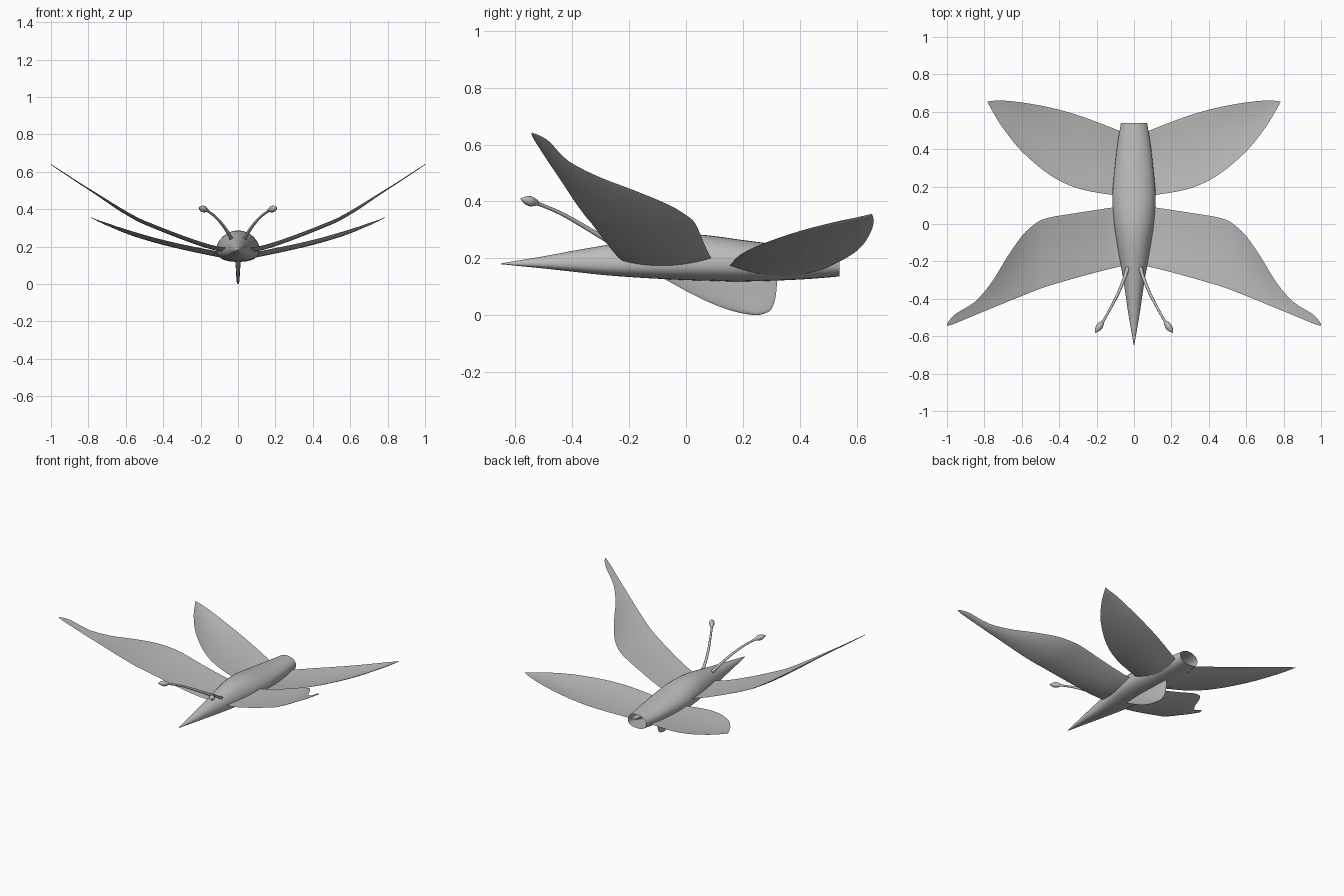
import bpy, bmesh, math
from mathutils import Vector

if "Cube" in bpy.data.objects:
    bpy.data.objects.remove(bpy.data.objects["Cube"])

grey = bpy.data.materials.new("plain_grey")
grey.diffuse_color = (0.5, 0.5, 0.5, 1)
grey.use_nodes = True
grey.node_tree.nodes["Principled BSDF"].inputs["Base Color"].default_value = grey.diffuse_color


def smooth_rows(rows, steps):
    """Catmull-Rom interpolation through rows of numbers."""
    pts = [Vector(r) for r in rows]
    out = []
    for i in range(len(pts) - 1):
        a, b, c, d = pts[max(i - 1, 0)], pts[i], pts[i + 1], pts[min(i + 2, len(pts) - 1)]
        for s in range(steps):
            t = s / steps
            out.append(0.5 * (2 * b + (c - a) * t + (2 * a - 5 * b + 4 * c - d) * t * t
                              + (3 * b - a - 3 * c + d) * t ** 3))
    return out + [pts[-1]]


def loft(name, rings, cap_start=True, cap_end=True):
    """Skin a list of equal closed rings into one smooth object."""
    bm = bmesh.new()
    vs = [[bm.verts.new(p) for p in ring] for ring in rings]
    n = len(vs[0])
    for r0, r1 in zip(vs, vs[1:]):
        for j in range(n):
            k = (j + 1) % n
            bm.faces.new((r0[j], r0[k], r1[k], r1[j]))
    if cap_start:
        bm.faces.new(vs[0])
    if cap_end:
        bm.faces.new(vs[-1])
    bmesh.ops.recalc_face_normals(bm, faces=bm.faces)
    me = bpy.data.meshes.new(name)
    bm.to_mesh(me)
    bm.free()
    me.materials.append(grey)
    ob = bpy.data.objects.new(name, me)
    bpy.context.collection.objects.link(ob)
    bpy.ops.object.select_all(action='DESELECT')
    ob.select_set(True)
    bpy.context.view_layer.objects.active = ob
    bpy.ops.object.shade_smooth_by_angle(angle=math.radians(40))
    return ob


def lens(chord=14):
    """Lens outline: (position 0..1, signed thickness -1..1)."""
    v = [(1 - math.cos(math.pi * i / chord)) / 2 for i in range(chord + 1)]
    up = [(t, math.sin(math.pi * t) ** 0.7 if 0 < t < 1 else 0) for t in v]
    return up + [(t, -h) for t, h in reversed(up[1:-1])]


# Body: y, half width, bottom z, widest z, top z; open at the rear
stations = [(-0.65, 0.001, 0.179, 0.18, 0.182), (-0.5, 0.027, 0.164, 0.182, 0.207),
            (-0.4, 0.042, 0.153, 0.182, 0.226), (-0.3, 0.057, 0.142, 0.182, 0.243),
            (-0.2, 0.075, 0.134, 0.183, 0.262), (-0.1, 0.092, 0.128, 0.184, 0.28),
            (0.0, 0.107, 0.123, 0.186, 0.286), (0.1, 0.115, 0.12, 0.187, 0.278),
            (0.2, 0.113, 0.118, 0.186, 0.264), (0.4, 0.092, 0.125, 0.184, 0.24),
            (0.54, 0.07, 0.136, 0.182, 0.23)]
rings = []
for y, w, lo, mid, hi in smooth_rows(stations, 3):
    ring = []
    for i in range(32):
        a = 2 * math.pi * i / 32
        c, s = math.cos(a), math.sin(a)
        if s >= 0:
            ring.append((w * c, y, mid + (hi - mid) * s))
        else:  # flatter belly
            ring.append((w * math.copysign(abs(c) ** 0.8, c), y, mid - (mid - lo) * abs(s) ** 0.8))
    rings.append(ring)
loft("body", rings, cap_end=False)

# Wings: x, leading y, trailing y, z
fore = [(0.05, -0.222, 0.097, 0.19), (0.15, -0.245, 0.083, 0.21), (0.3, -0.285, 0.06, 0.26),
        (0.46, -0.332, 0.033, 0.322), (0.53, -0.357, 0.0, 0.352), (0.6, -0.385, -0.065, 0.39),
        (0.68, -0.417, -0.18, 0.438), (0.76, -0.45, -0.31, 0.488), (0.85, -0.487, -0.415, 0.543),
        (0.95, -0.529, -0.478, 0.608), (0.985, -0.541, -0.512, 0.63), (1.0, -0.544, -0.536, 0.64)]
hind = [(0.05, 0.148, 0.485, 0.163), (0.12, 0.156, 0.515, 0.176), (0.3, 0.19, 0.582, 0.212),
        (0.45, 0.262, 0.623, 0.248), (0.6, 0.388, 0.65, 0.292), (0.7, 0.512, 0.66, 0.325),
        (0.75, 0.592, 0.659, 0.342), (0.782, 0.65, 0.655, 0.355)]
for kind, rows, camber in (("front_wing", fore, 0.014), ("rear_wing", hind, 0.02)):
    span = rows[-1][0]
    for side, label in ((1, "left"), (-1, "right")):
        rings = []
        for x, y0, y1, z in smooth_rows(rows, 3):
            f = max(1 - x / span, 0)
            bow = camber * min(1, (y1 - y0) / 0.3)
            rings.append([(side * x, y0 + (y1 - y0) * t,
                           z - bow * 4 * t * (1 - t) + h * (0.002 + 0.009 * f))
                          for t, h in lens()])
        loft(f"{kind}_{label}", rings)

# Belly fin: z, front y, rear y, half thickness
fin = [(0.15, -0.12, 0.325, 0.015), (0.11, -0.045, 0.32, 0.014), (0.085, 0.0, 0.318, 0.012),
       (0.05, 0.07, 0.312, 0.01), (0.02, 0.145, 0.3, 0.008), (0.007, 0.195, 0.28, 0.006),
       (0.0, 0.24, 0.256, 0.002)]
loft("belly_fin", [[(h * w, y0 + (y1 - y0) * t, z) for t, h in lens()]
                   for z, y0, y1, w in smooth_rows(fin, 3)])

# Antennae with leaf-shaped tips: x, y, z, radius
feeler = [(0.035, -0.235, 0.24, 0.011), (0.048, -0.28, 0.265, 0.009), (0.08, -0.36, 0.313, 0.008),
          (0.12, -0.44, 0.358, 0.007), (0.162, -0.515, 0.39, 0.007), (0.172, -0.53, 0.396, 0.013),
          (0.186, -0.55, 0.401, 0.018), (0.198, -0.567, 0.405, 0.012), (0.208, -0.582, 0.409, 0.001)]
path = smooth_rows(feeler, 4)
for side, label in ((1, "left"), (-1, "right")):
    rings = []
    for i, p in enumerate(path):
        d = (path[min(i + 1, len(path) - 1)] - path[max(i - 1, 0)]).to_3d().normalized()
        u = d.cross(Vector((0, 0, 1))).normalized()
        v = u.cross(d)
        ring = []
        for j in range(12):
            a = 2 * math.pi * j / 12
            q = p.to_3d() + p[3] * (u * math.cos(a) + v * math.sin(a))
            ring.append((side * q.x, q.y, q.z))
        rings.append(ring)
    loft(f"antenna_{label}", rings)
